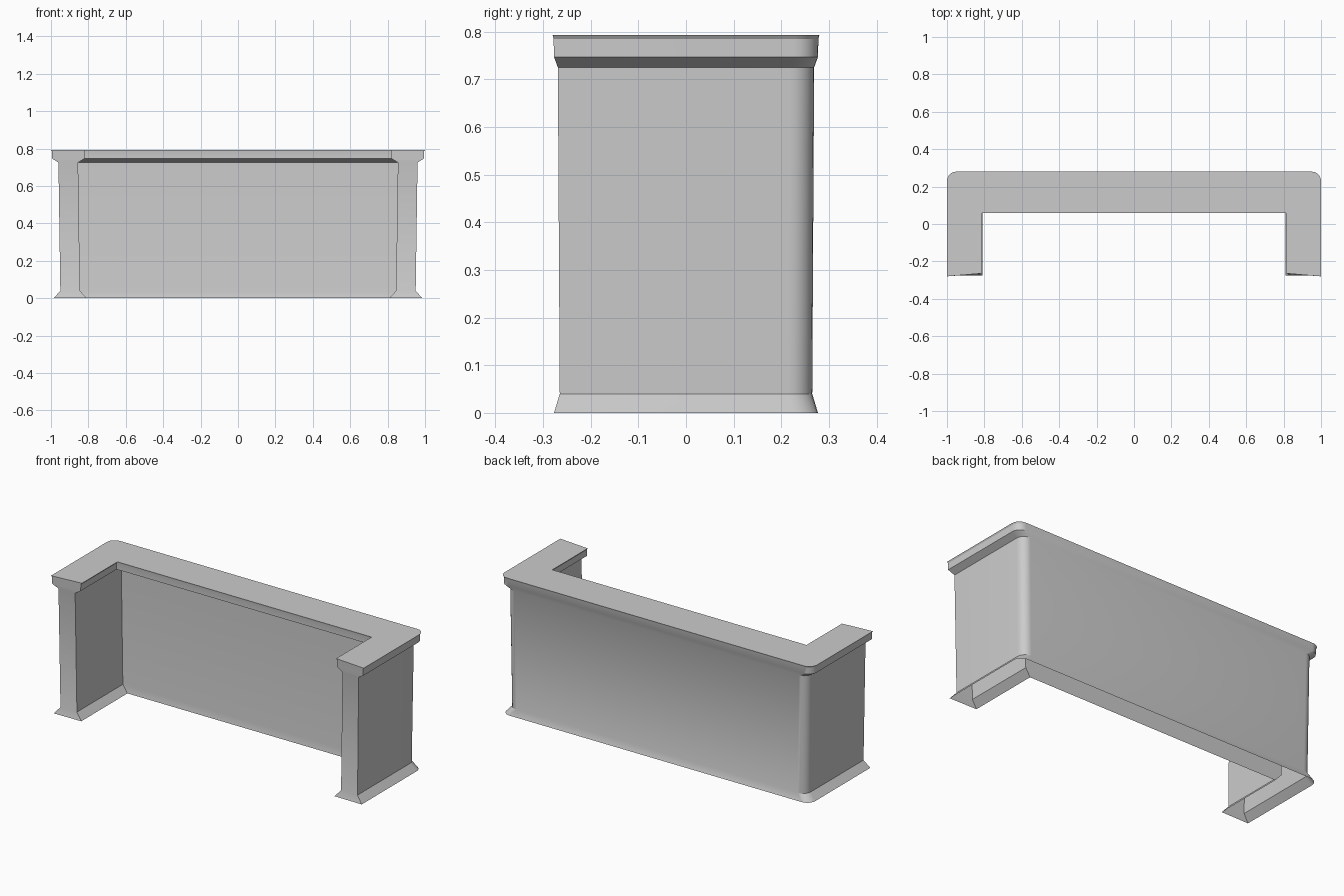
import bpy, bmesh, math

if "Cube" in bpy.data.objects:
    bpy.data.objects.remove(bpy.data.objects["Cube"])

# Levels: z, outer x, back y, front y (outer corner), front y (inner corner), inner x, inner wall y
LEVELS = [
    (0.000, 0.985, 0.277, -0.277, -0.275, 0.810, 0.147),
    (0.040, 0.950, 0.265, -0.265, -0.265, 0.845, 0.155),
    (0.725, 0.960, 0.269, -0.269, -0.267, 0.855, 0.155),
    (0.747, 0.995, 0.277, -0.277, -0.266, 0.820, 0.062),
    (0.785, 0.995, 0.278, -0.278, -0.265, 0.820, 0.062),
    (0.793, 1.000, 0.280, -0.280, -0.264, 0.813, 0.060),
]
RADIUS = 0.05
SEGMENTS = 6


def u_outline(xo, yb, yf_out, yf_in, xi, yi):
    """U-shaped plan with rounded back corners, right half then mirrored."""
    half = [(xi, yi), (xi, yf_in), (xo, yf_out)]
    for i in range(SEGMENTS + 1):
        a = math.pi / 2 * i / SEGMENTS
        half.append((xo - RADIUS + RADIUS * math.cos(a),
                     yb - RADIUS + RADIUS * math.sin(a)))
    return half + [(-x, y) for x, y in reversed(half)]


# Counter shell: flared foot, tapering walls, overhanging top, open underneath
bm = bmesh.new()
rings = []
for z, *dims in LEVELS:
    rings.append([bm.verts.new((x, y, z)) for x, y in u_outline(*dims)])
for low, high in zip(rings, rings[1:]):
    n = len(low)
    for i in range(n):
        j = (i + 1) % n
        bm.faces.new((low[i], low[j], high[j], high[i]))

# Flat counter top
bm.faces.new(rings[-1])
# Front to back direction is fixed by winding: right front corner runs anticlockwise
bm.normal_update()

mesh = bpy.data.meshes.new("counter")
bm.to_mesh(mesh)
bm.free()
counter = bpy.data.objects.new("counter", mesh)
bpy.context.collection.objects.link(counter)

bpy.context.view_layer.objects.active = counter
counter.select_set(True)
bpy.ops.object.shade_smooth_by_angle(angle=math.radians(20))
